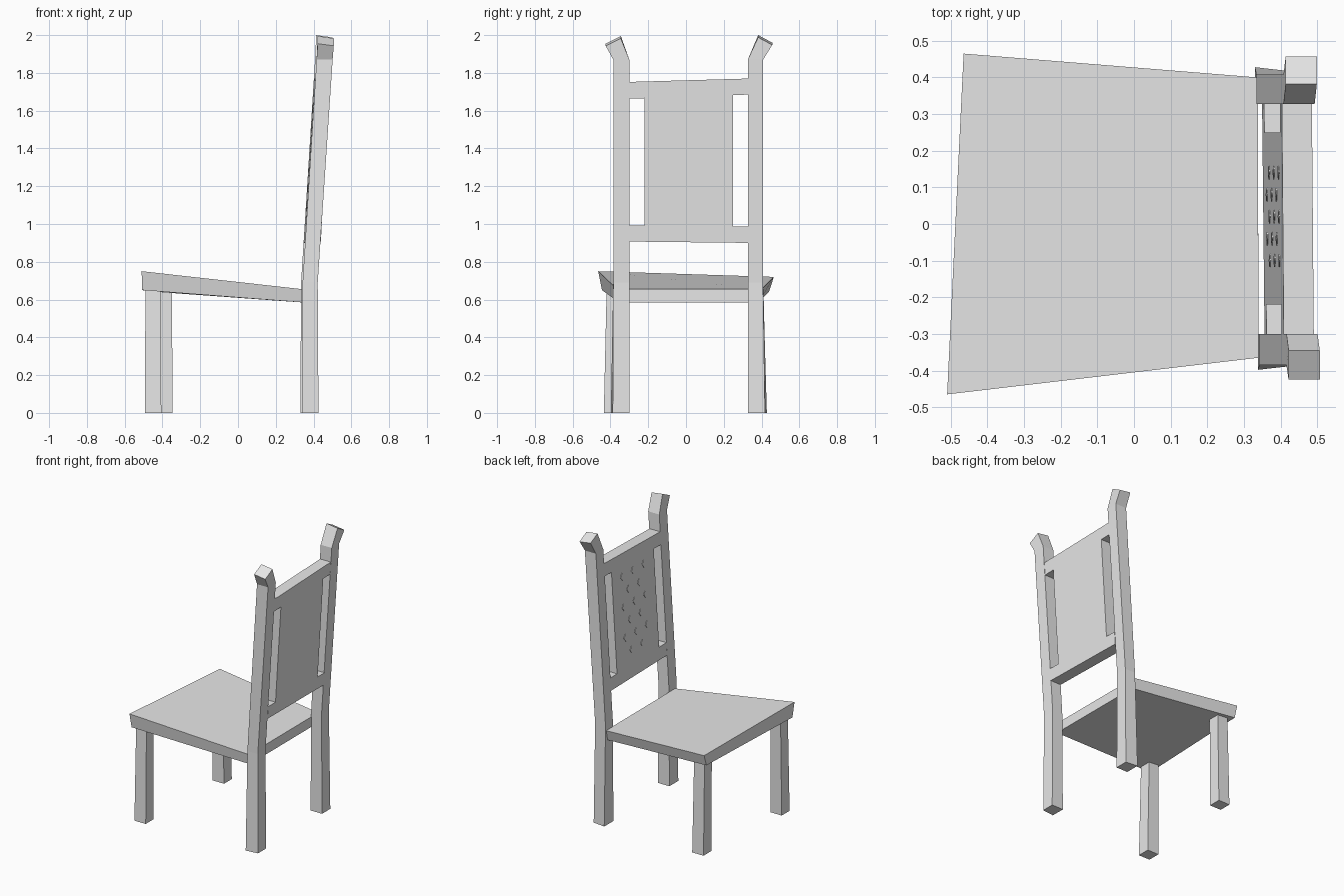
import bpy, bmesh
from mathutils import Vector

cube = bpy.data.objects.get("Cube")
if cube:
    bpy.data.objects.remove(cube)

grey = bpy.data.materials.new("plain_grey")
grey.use_nodes = True
grey.diffuse_color = (0.8, 0.8, 0.8, 1)
grey.node_tree.nodes["Principled BSDF"].inputs["Base Color"].default_value = (0.8, 0.8, 0.8, 1)


def finish(name, bm):
    bmesh.ops.recalc_face_normals(bm, faces=bm.faces)
    mesh = bpy.data.meshes.new(name)
    bm.to_mesh(mesh)
    bm.free()
    mesh.materials.append(grey)
    obj = bpy.data.objects.new(name, mesh)
    bpy.context.collection.objects.link(obj)
    return obj


def loft(name, rings):
    """Skin a stack of four-cornered rings and cap both ends."""
    bm = bmesh.new()
    loops = [[bm.verts.new(p) for p in ring] for ring in rings]
    for a, b in zip(loops, loops[1:]):
        for i in range(4):
            j = (i + 1) % 4
            bm.faces.new((a[i], a[j], b[j], b[i]))
    bm.faces.new(loops[0])
    bm.faces.new(loops[-1])
    return finish(name, bm)


def rect(x0, x1, y0, y1, z):
    return [(x0, y0, z), (x1, y0, z), (x1, y1, z), (x0, y1, z)]


def front_x(y, z):
    """Front surface of the leaning, slightly turned back."""
    return 0.338 + 0.062 * (z - 0.66) - 0.01 * y


# Seat: tapering slab, sloping down to the back
seat_top = [(-0.51, -0.465, 0.75), (0.34, -0.365, 0.655),
            (0.338, 0.40, 0.655), (-0.465, 0.465, 0.72)]
seat_bottom = [(-0.508, -0.445, 0.65), (0.34, -0.355, 0.585),
               (0.338, 0.385, 0.585), (-0.465, 0.44, 0.643)]
loft("seat", [seat_bottom, seat_top])

# Front legs
loft("front_leg_right", [rect(-0.493, -0.406, -0.435, -0.348, 0),
                         rect(-0.49, -0.411, -0.42, -0.34, 0.66)])
loft("front_leg_left", [rect(-0.433, -0.346, 0.34, 0.426, 0),
                        rect(-0.43, -0.35, 0.33, 0.41, 0.66)])


# Back posts with finials that bend outward
def back_post(name, side, inner, outer, foot, tip_in, tip_out, tip_z, shift):
    def ring(x0, x1, a, b, za, zb):
        return [(x0 + shift, side * a, za), (x1 + shift, side * a, za),
                (x1 + shift, side * b, zb), (x0 + shift, side * b, zb)]
    base = ring(0.334, 0.422, inner, foot, 0, 0)
    base[3] = (base[3][0], side * (foot + 0.01), 0)
    tip = ring(0.418, 0.503, tip_in, tip_out, tip_z, tip_z - 0.04)
    tip = [(x, y, z - 0.012 * (i in (1, 2))) for i, (x, y, z) in enumerate(tip)]
    loft(name, [base,
                ring(0.338, 0.418, inner, outer, 0.69, 0.69),
                ring(0.412, 0.497, inner, outer, 1.87, 1.87),
                tip])


back_post("back_post_right", -1, 0.30, 0.385, 0.388, 0.345, 0.425, 1.995, 0.004)
back_post("back_post_left", 1, 0.327, 0.408, 0.418, 0.382, 0.457, 2.0, -0.004)

# Back rest: one slab with two tall slots
columns = [-0.302, -0.22, 0.25, 0.329]
rows = [(0.907, 0.90), (0.993, 0.987), (1.663, 1.685), (1.752, 1.77)]
bm = bmesh.new()
grid = []
for low, high in rows:
    line = []
    for y in columns:
        t = (y - columns[0]) / (columns[-1] - columns[0])
        z = low + (high - low) * t
        line.append(bm.verts.new((front_x(y, z), y, z)))
    grid.append(line)
for r in range(3):
    for c in range(3):
        if r == 1 and c != 1:
            continue
        bm.faces.new((grid[r][c], grid[r][c + 1], grid[r + 1][c + 1], grid[r + 1][c]))
back = bmesh.ops.extrude_face_region(bm, geom=bm.faces[:])
moved = [v for v in back["geom"] if isinstance(v, bmesh.types.BMVert)]
bmesh.ops.translate(bm, verts=moved, vec=Vector((0.082, 0, 0)))
finish("back_rest", bm)

# Diamond studs on the front of the back rest, in staggered rows
bm = bmesh.new()
for row in range(6):
    z = 1.61 - row * 0.104
    offsets = (-0.12, 0, 0.12) if row % 2 == 0 else (-0.06, 0.06)
    for y in (0.02 + o for o in offsets):
        corners = [(y - 0.018, z), (y, z - 0.025), (y + 0.018, z), (y, z + 0.025)]
        face = [bm.verts.new((front_x(a, b) - 0.003, a, b)) for a, b in corners]
        rear = [bm.verts.new((front_x(a, b) + 0.002, a, b)) for a, b in corners]
        bm.faces.new(face)
        bm.faces.new(rear)
        for i in range(4):
            j = (i + 1) % 4
            bm.faces.new((face[i], face[j], rear[j], rear[i]))
finish("diamond_studs", bm)
